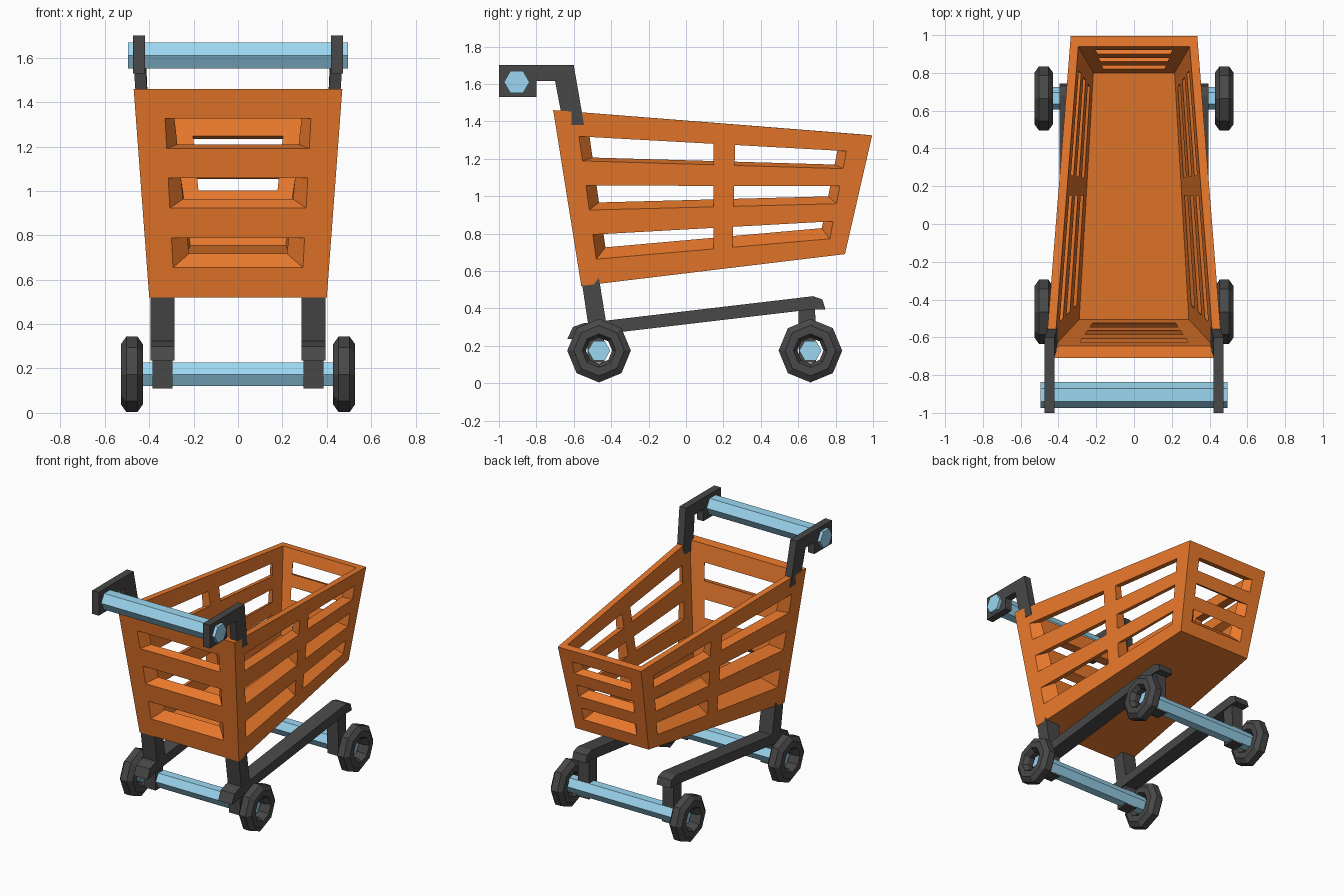
import bpy, bmesh, math
from mathutils import Vector

if "Cube" in bpy.data.objects:
    bpy.data.objects.remove(bpy.data.objects["Cube"])


def mat(name, rgb):
    m = bpy.data.materials.new(name)
    m.diffuse_color = (*rgb, 1)
    m.use_nodes = True
    m.node_tree.nodes["Principled BSDF"].inputs["Base Color"].default_value = m.diffuse_color
    return m


ORANGE = mat("orange", (0.82, 0.19, 0.025))
DARK = mat("dark", (0.065, 0.065, 0.065))
BLUE = mat("light_blue", (0.33, 0.68, 0.88))


def finish(name, bm, material):
    bmesh.ops.remove_doubles(bm, verts=bm.verts, dist=1e-5)
    bmesh.ops.recalc_face_normals(bm, faces=bm.faces)
    me = bpy.data.meshes.new(name)
    bm.to_mesh(me)
    bm.free()
    me.materials.append(material)
    ob = bpy.data.objects.new(name, me)
    bpy.context.collection.objects.link(ob)
    return ob


def add_face(bm, pts):
    return bm.faces.new([bm.verts.new(p) for p in pts])


def slab(name, profile, x0, x1, material=DARK):
    """Side profile (y, z) extruded from x0 to x1."""
    bm = bmesh.new()
    f = add_face(bm, [(x0, y, z) for y, z in profile])
    r = bmesh.ops.extrude_face_region(bm, geom=[f])
    vs = [v for v in r["geom"] if isinstance(v, bmesh.types.BMVert)]
    bmesh.ops.translate(bm, verts=vs, vec=(x1 - x0, 0, 0))
    return finish(name, bm, material)


def hex_rod(name, y, z, r, half):
    pts = [(y + r * math.cos(k * math.pi / 3), z + r * math.sin(k * math.pi / 3)) for k in range(6)]
    return slab(name, pts, -half, half, BLUE)


# Basket: outer and inner corner rings (front left, front right, back right, back left)
def ring(fx, fy, fz, bx, by, bz):
    return [Vector(p) for p in ((-fx, fy, fz), (fx, fy, fz), (bx, by, bz), (-bx, by, bz))]


out_bot, out_top = ring(0.40, -0.56, 0.52, 0.295, 0.85, 0.69), ring(0.47, -0.71, 1.46, 0.335, 0.995, 1.325)
in_bot, in_top = ring(0.29, -0.505, 0.595, 0.215, 0.80, 0.755), ring(0.42, -0.645, 1.455, 0.295, 0.94, 1.33)

END = [0, 1 / 7, 6 / 7, 1]
SIDE = [0, 0.07, 0.502, 0.572, 0.93, 1]
ROWS = [k / 7 for k in range(8)]

bm = bmesh.new()
floor_out, floor_in = [], []
for i, us in enumerate((END, SIDE, END, [1 - u for u in reversed(SIDE)])):
    j = (i + 1) % 4

    def grid(bot, top):
        return [[bot[i].lerp(bot[j], u).lerp(top[i].lerp(top[j], u), v) for v in ROWS] for u in us]

    go, gi = grid(out_bot, out_top), grid(in_bot, in_top)
    for a in range(len(us) - 1):
        for b in range(7):
            cell = [(a, b), (a + 1, b), (a + 1, b + 1), (a, b + 1)]
            if a % 2 and b % 2:      # slot: join outer and inner edges
                for k in range(4):
                    (p, q), (r, s) = cell[k], cell[(k + 1) % 4]
                    add_face(bm, [go[p][q], go[r][s], gi[r][s], gi[p][q]])
            else:
                add_face(bm, [go[p][q] for p, q in cell])
                add_face(bm, [gi[p][q] for p, q in reversed(cell)])
        add_face(bm, [go[a][7], go[a + 1][7], gi[a + 1][7], gi[a][7]])  # rim
    floor_out += [c[0] for c in go[:-1]]
    floor_in += [c[0] for c in gi[:-1]]
add_face(bm, floor_out[::-1])
add_face(bm, floor_in)
finish("basket", bm, ORANGE)


# Wheel: octagonal ring with chamfered tread and a hub hole
WHEEL = [(0.17, -0.025), (0.17, 0.025), (0.135, 0.05), (0.09, 0.05),
         (0.07, 0.02), (0.07, -0.02), (0.09, -0.05), (0.135, -0.05)]


def wheel(name, x, y, z):
    bm = bmesh.new()

    def pt(k, m):
        r, dx = WHEEL[m % 8]
        return x + dx, y + r * math.cos(k * math.pi / 4), z + r * math.sin(k * math.pi / 4)

    for k in range(8):
        for m in range(8):
            add_face(bm, [pt(k, m), pt(k, m + 1), pt(k + 1, m + 1), pt(k + 1, m)])
    finish(name, bm, DARK)


# Axles, hangers and wheels
AXLE_Z = 0.174
for end, y in (("front", -0.465), ("rear", 0.665)):
    hex_rod(end + "_axle", y, AXLE_Z, 0.06, 0.465)
    for side, s in (("left", -1), ("right", 1)):
        wheel(f"{end}_{side}_wheel", s * 0.478, y, AXLE_Z)
        top = 0.30 if end == "front" else 0.43
        slab(f"{end}_{side}_hanger", [(y - 0.06, 0.11), (y + 0.03, 0.11), (y + 0.025, top), (y - 0.065, top)],
             s * 0.295, s * 0.385)

# Handle bar
hex_rod("handle_bar", -0.905, 1.61, 0.068, 0.495)

# Side frames: base rail, leg up to the basket, handle arm
RAIL = [(-0.635, 0.235), (-0.605, 0.30), (-0.55, 0.32), (0.68, 0.465), (0.73, 0.447),
        (0.745, 0.395), (0.68, 0.395), (-0.55, 0.25), (-0.59, 0.235)]
LEG = [(-0.515, 0.26), (-0.42, 0.28), (-0.465, 0.56), (-0.56, 0.56)]
ARM = [(-1.0, 1.70), (-0.60, 1.70), (-0.545, 1.38), (-0.655, 1.38), (-0.70, 1.615),
       (-0.80, 1.615), (-0.80, 1.53), (-1.0, 1.53)]
for side, s in (("left", -1), ("right", 1)):
    slab(side + "_base_rail", RAIL, s * 0.285, s * 0.395)
    slab(side + "_leg", LEG, s * 0.285, s * 0.395)
    arm = slab(side + "_handle_arm", ARM, s * 0.42, s * 0.473)
    for v in arm.data.vertices:      # lean inward towards the basket rim
        v.co.x -= s * 0.07 * max(0, 1.6 - v.co.z) * (v.co.y > -0.75)
